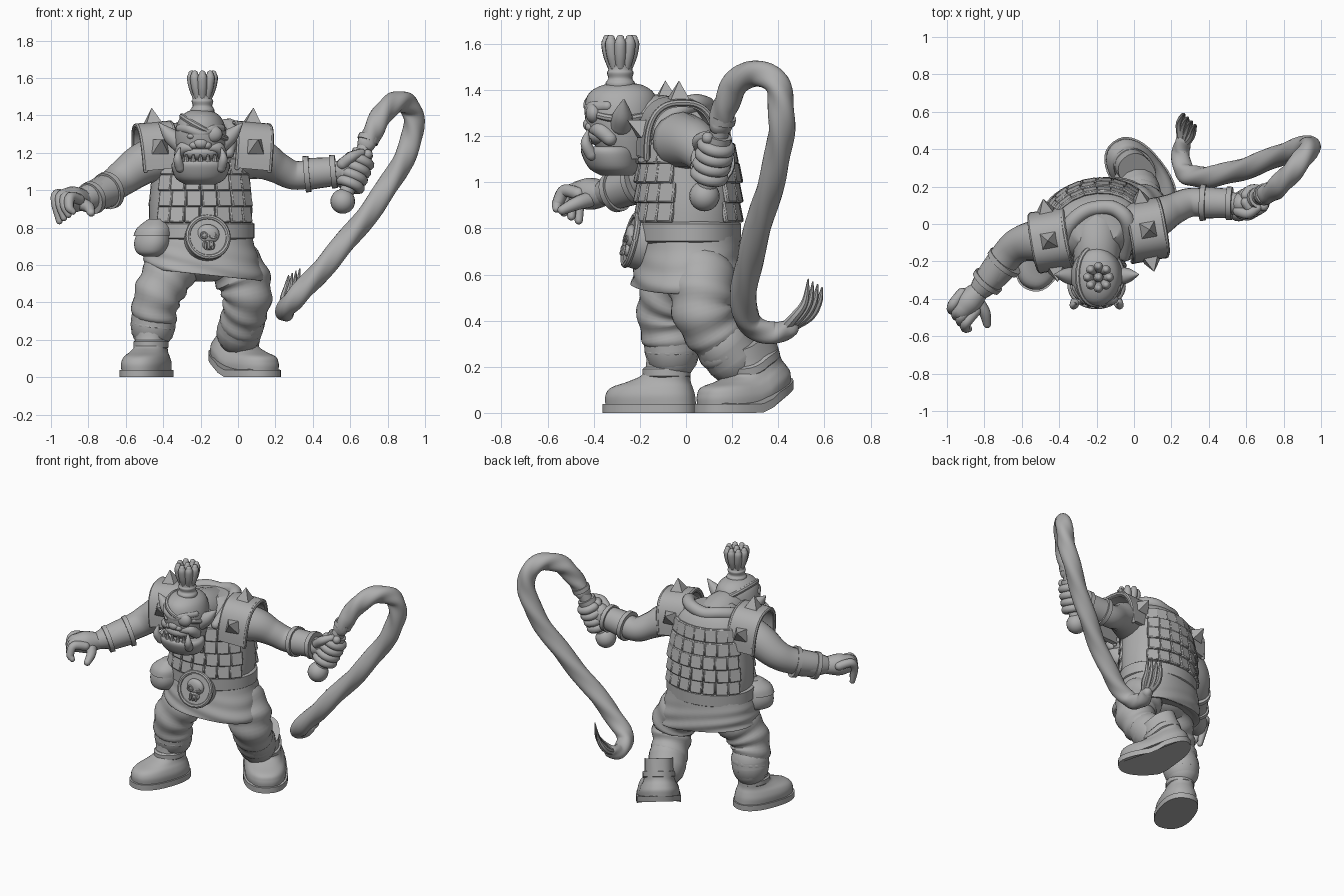
import bpy, bmesh
from math import sin, cos, pi, radians, copysign
from mathutils import Vector, Matrix

if "Cube" in bpy.data.objects:
    bpy.data.objects.remove(bpy.data.objects["Cube"], do_unlink=True)

grey = bpy.data.materials.new("plain grey")
grey.use_nodes = True
colour = (.42, .42, .42, 1)
grey.diffuse_color = colour
grey.node_tree.nodes["Principled BSDF"].inputs["Base Color"].default_value = colour
parts = []


def finish(name, bm):
    bmesh.ops.recalc_face_normals(bm, faces=bm.faces)
    mesh = bpy.data.meshes.new(name)
    bm.to_mesh(mesh)
    bm.free()
    mesh.materials.append(grey)
    obj = bpy.data.objects.new(name, mesh)
    bpy.context.collection.objects.link(obj)
    parts.append(obj)
    return obj


def spline(keys, steps):
    """Catmull-Rom through tuples of any size."""
    out = []
    for i in range(len(keys) - 1):
        k0, k1, k2 = keys[max(i - 1, 0)], keys[i], keys[i + 1]
        k3 = keys[min(i + 2, len(keys) - 1)]
        for s in range(steps):
            t = s / steps
            out.append([b + .5 * t * (c - a + t * (2 * a - 5 * b + 4 * c - d + t * (3 * (b - c) + d - a)))
                        for a, b, c, d in zip(k0, k1, k2, k3)])
    return out + [list(keys[-1])]


def skin(name, rings):
    bm = bmesh.new()
    loops = [[bm.verts.new(p) for p in ring] for ring in rings]
    for low, high in zip(loops, loops[1:]):
        for i in range(len(low)):
            bm.faces.new((low[i - 1], low[i], high[i], high[i - 1]))
    bm.faces.new(loops[0])
    bm.faces.new(loops[-1])
    return finish(name, bm)


def tube(name, keys, n=16, steps=6, amp=0, freq=0, twist=0, round_ends=True):
    """Sweep of (x, y, z, radius) keys with optional folds or strands."""
    path = spline(keys, steps)
    pts = [Vector(k[:3]) for k in path]
    last = len(pts) - 1
    tans = [(pts[min(i + 1, last)] - pts[max(i - 1, 0)]).normalized() for i in range(last + 1)]
    rows = [(pts[i], max(path[i][3], .002), tans[i], i / last) for i in range(last + 1)]
    if round_ends:
        p, r, d, t = rows[0]
        q, w, e, v = rows[-1]
        angles = [radians(a) for a in (25, 50, 75)]
        rows = ([(p - d * r * sin(a), r * cos(a), d, t) for a in reversed(angles)] + rows
                + [(q + e * w * sin(a), w * cos(a), e, v) for a in angles])
    side = rows[0][2].orthogonal().normalized()
    rings = []
    for p, r, d, t in rows:
        side = (side - d * side.dot(d)).normalized()
        other = d.cross(side)
        ring = []
        for k in range(n):
            a = 2 * pi * k / n
            m = r * (1 + amp * sin(2 * pi * freq * t + twist * a))
            ring.append(p + side * cos(a) * m + other * sin(a) * m)
        rings.append(ring)
    return skin(name, rings)


def loft(name, rows, n=36, yaw=0, square=1, steps=4, warp=None):
    """Stack of level ovals given as (x, y, z, half width, half depth)."""
    rings = []
    for x, y, z, rx, ry in spline(rows, steps):
        ring = []
        for k in range(n):
            a = 2 * pi * k / n
            u = copysign(abs(cos(a)) ** square, cos(a)) * rx
            v = copysign(abs(sin(a)) ** square, sin(a)) * ry
            p = Vector((x + u * cos(yaw) - v * sin(yaw), y + u * sin(yaw) + v * cos(yaw), z))
            ring.append(warp(p) if warp else p)
        rings.append(ring)
    return skin(name, rings)


def ball(name, place, size):
    bm = bmesh.new()
    bmesh.ops.create_uvsphere(bm, u_segments=20, v_segments=12, radius=1,
                              matrix=Matrix.Translation(place) @ Matrix.Diagonal((*size, 1)))
    return finish(name, bm)


def cone(name, matrix, base, tip, height, sides):
    bm = bmesh.new()
    bmesh.ops.create_cone(bm, cap_ends=True, segments=sides, radius1=base, radius2=tip,
                          depth=height, matrix=matrix)
    return finish(name, bm)


YAW = radians(10)
MID = -.2


def flip(keys):
    return [(2 * MID - k[0], *k[1:]) for k in keys]


# torso, neck and collar
torso = [(MID, .01, .76, .27, .205), (MID, .01, .9, .277, .208), (MID, 0, 1.05, .265, .205),
         (MID, -.01, 1.18, .25, .19), (MID, -.01, 1.28, .21, .15), (MID, -.01, 1.34, .13, .1)]
loft("torso", torso, yaw=YAW, square=.9)
tube("neck", [(MID, 0, 1.2, .15), (MID, -.12, 1.25, .13), (MID, -.24, 1.25, .12)])
tube("collar", [(-.35, -.19, 1.2, .03), (-.36, -.04, 1.3, .04), (-.29, .05, 1.325, .04), (MID, .085, 1.315, .04),
                (-.1, .08, 1.335, .04), (-.03, 0, 1.33, .04), (-.05, -.17, 1.2, .03)])

# overlapping armour scales on chest and back
spin = Matrix.Rotation(YAW, 3, "Z")
for row in range(5):
    z = .87 + row * .085
    rx, ry, cy = next((a[3] + (b[3] - a[3]) * f, a[4] + (b[4] - a[4]) * f, a[1])
                      for a, b in zip(torso, torso[1:])
                      for f in [(z - a[2]) / (b[2] - a[2])] if 0 <= f <= 1)
    for facing, rows in ((-90, 4), (90, 5)):
        for col in range(7 if row < rows else 0):
            a = radians(facing + (col - 3 + .12 * (row % 2)) * 17)
            out = spin @ Vector((cos(a) / rx, sin(a) / ry, 0)).normalized()
            spot = Vector((MID, cy, z)) + spin @ Vector((cos(a) * rx, sin(a) * ry, 0)) + out * .01
            turn = (out + Vector((0, 0, .2))).to_track_quat("Z", "Y").to_matrix().to_4x4()
            bm = bmesh.new()
            bmesh.ops.create_cube(bm, size=1, matrix=Matrix.Translation(spot) @ turn
                                  @ Matrix.Diagonal((.08, .09, .024, 1)))
            bmesh.ops.bevel(bm, geom=bm.edges[:], offset=.006, segments=1, affect="EDGES")
            finish("armour_scale", bm)


# skirt with slanted, creased hem and the belt over it
def drape(p):
    fall = max(0, (.76 - p.z) / .2)
    crease = 1 + .022 * fall * sin(p.z * 75 + p.x * 14 - p.y * 8)
    return Vector((MID + (p.x - MID) * crease, p.y * crease, p.z - fall * .1 * (p.x - MID)))


loft("skirt", [(MID, .02, .78, .27, .205), (MID, .015, .7, .292, .217), (-.19, .01, .62, .312, .23),
               (-.185, .005, .56, .322, .235), (-.185, .005, .55, .312, .225), (-.185, .01, .565, .27, .19)],
     warp=drape, yaw=YAW, n=48, steps=6, square=.88)
loft("belt", [(MID, .01, z, .285 + g, .222 + g) for z, g in ((.735, -.01), (.745, .005), (.82, .005), (.83, -.01))],
     yaw=YAW, steps=1)
ball("trouser_seat", (-.18, .03, .6), (.2, .15, .09))

# belt buckle with skull relief
buckle = Matrix.Translation((-.165, -.215, .743)) @ Matrix.Rotation(YAW, 4, "Z") @ Matrix.Rotation(radians(77), 4, "X")
cone("buckle_disc", buckle, .12, .115, .06, 32)


def on_buckle(x, y, z):
    return tuple(buckle @ Vector((x, y, z)))


tube("buckle_rim", [(*on_buckle(.11 * cos(a), .11 * sin(a), .026), .014)
                    for a in [2 * pi * k / 24 for k in range(25)]], n=8, steps=1)
ball("buckle_skull", on_buckle(0, .015, .025), (.062, .028, .054))
ball("buckle_skull_jaw", on_buckle(0, -.045, .025), (.036, .022, .03))
for x in (-.025, .025):
    tube("skull_eye_socket", [(*on_buckle(x + .017 * cos(a), .005 + .015 * sin(a), .048), .006)
                              for a in [2 * pi * k / 12 for k in range(13)]], n=6, steps=1)
for x in (-.02, 0, .02):
    tube("skull_tooth", [(*on_buckle(x, y, .05), .008) for y in (-.035, -.065)], n=6)

# hip pouch
loft("pouch", [(-.46, -.14, .645, .04, .05), (-.46, -.14, .67, .08, .085), (-.455, -.14, .73, .095, .095),
               (-.44, -.13, .81, .07, .08), (-.43, -.12, .83, .04, .05)], square=.85, yaw=-.5)
loft("pouch_flap", [(-.455, -.14, .755, .1, .1), (-.445, -.135, .8, .088, .092), (-.43, -.12, .845, .045, .055)],
     square=.85, yaw=-.5)

# head: skull, jaw, face
loft("skull", [(MID, -.26, 1.1, .1, .1), (MID, -.275, 1.2, .13, .14), (MID, -.282, 1.3, .138, .158),
               (MID, -.28, 1.38, .115, .145), (MID, -.275, 1.42, .07, .09), (MID, -.27, 1.432, .02, .02)])
loft("jaw", [(MID, -.3, 1.03, .08, .07), (MID, -.315, 1.06, .13, .105), (MID, -.33, 1.12, .155, .122),
             (MID, -.335, 1.15, .148, .118), (MID, -.335, 1.155, .12, .1)])
ball("muzzle", (MID, -.36, 1.2), (.1, .07, .045))
ball("nose", (MID, -.415, 1.25), (.04, .032, .03))
for x in (-.235, -.165):
    ball("nostril_wing", (x, -.41, 1.24), (.025, .027, .022))
tube("brow", [(-.31, -.34, 1.33, .022), (-.26, -.4, 1.325, .028), (MID, -.415, 1.305, .026),
              (-.14, -.4, 1.325, .028), (-.09, -.34, 1.33, .022)])
ball("right_eye", (-.25, -.415, 1.288), (.022, .02, .016))
ball("eye_patch", (-.135, -.4, 1.3), (.052, .035, .045))
tube("eye_patch_strap", [(MID + (.119 + .02 * cos(a)) * cos(a), -.278 + .152 * sin(a), 1.335 - .06 * cos(a), .016)
                         for a in [2 * pi * k / 24 for k in range(25)]], n=8, steps=2)
left_ear = [(-.09, -.28, 1.25, .05), (-.035, -.275, 1.295, .04), (.02, -.27, 1.355, .006)]
left_tusk = [(-.09, -.41, 1.12, .026), (-.078, -.435, 1.17, .022), (-.088, -.425, 1.225, .004)]
cheek = [(-.09, -.33, 1.19, .032), (-.11, -.37, 1.225, .035), (-.15, -.4, 1.225, .02)]
for name, keys in (("ear", left_ear), ("tusk", left_tusk), ("cheek", cheek)):
    tube("left_" + name, keys)
    tube("right_" + name, flip(keys))
for k in range(5):
    a = radians(-90 + (k - 2) * 17)
    foot = Vector((MID + .135 * cos(a), -.325 + .112 * sin(a), 1.165))
    cone("lower_tooth", Matrix.Translation(foot), .018, .006, .05, 8)

# bound topknot
loft("topknot_binding", [(-.19, -.285, z, r, r) for z, r in
                         ((1.4, .06), (1.43, .064), (1.45, .052), (1.475, .058), (1.49, .052), (1.53, .054))], n=20)
for k in range(9):
    a, s = 2 * pi * k / 8, min(1, 8 - k)
    tube("hair_lock", [(-.19 + s * d * cos(a), -.285 + s * d * sin(a), z, r)
                       for d, z, r in ((.035, 1.5, .02), (.048, 1.55, .026), (.057, 1.6, .026), (.058, 1.622, .018))], n=10)

# studded pauldrons
for side, shoulder in (("left", (.056, -.035, 1.13)), ("right", (-.435, -.085, 1.13))):
    sign = 1 if side == "left" else -1
    frame = (Matrix.Translation(shoulder) @ Matrix.Rotation(YAW, 4, "Z")
             @ Matrix.Rotation(sign * radians(5), 4, "Y"))

    def arch(deg, x, grow):
        c, s = cos(radians(deg)), sin(radians(deg))
        return frame @ Vector((x, -copysign(abs(c) ** .75, c) * (.155 + grow),
                               copysign(abs(s) ** .75, s) * (.225 + grow)))

    skin(side + "_pauldron", [[arch(deg, x, g) for x, g in ((-.092, -.02), (-.092, .01), (.092, .01), (.092, -.02))]
                              for deg in range(-2, 183, 8)])
    for x in (-.088, .088):
        tube(side + "_pauldron_rim", [(*arch(deg, x, -.002), .014) for deg in range(-2, 183, 8)], n=8, steps=1)
    for deg, lean in ((20, 28), (90, 90), (160, 152)):
        out = frame.to_3x3() @ Vector((0, -cos(radians(lean)), sin(radians(lean))))
        turn = out.to_track_quat("Z", "Y").to_matrix().to_4x4() @ Matrix.Rotation(pi / 4, 4, "Z")
        cone(side + "_pauldron_spike", Matrix.Translation(arch(deg, 0, .01) + out * .035) @ turn, .062, 0, .085, 4)


# arms and bracers
def bracer(name, start, end):
    tube(name, [start, end], round_ends=False, n=24)
    for f in (.06, .94):
        ring = [[a + (b - a) * g for a, b in zip(start, end)] for g in (f - .09, f + .09)]
        tube(name + "_rim", [(*k[:3], k[3] + .012) for k in ring], n=24, round_ends=False)


tube("left_arm", [(0, -.02, 1.18, .125), (.12, .035, 1.165, .108), (.21, .08, 1.12, .085), (.3, .115, 1.08, .078),
                  (.42, .11, 1.09, .075), (.56, .11, 1.1, .055)])
tube("right_arm", [(-.4, -.07, 1.18, .125), (-.51, -.085, 1.14, .112), (-.61, -.11, 1.07, .096),
                   (-.68, -.17, 1.02, .085), (-.78, -.3, .97, .075), (-.84, -.37, .95, .05)])
bracer("left_bracer", (.36, .115, 1.085, .086), (.52, .11, 1.1, .077))
bracer("right_bracer", (-.69, -.2, 1.0, .09), (-.79, -.315, .955, .076))

# open right hand
tube("right_palm", [(-.82, -.35, .95, .052), (-.88, -.41, .95, .07), (-.92, -.455, .95, .06)])
for k in range(4):
    x, y, z = -.95 + .024 * k, -.4 - .032 * k, .965 - .005 * k
    tube("right_finger", [(x + .03, y + .03, z, .029), (x - .018, y - .03, z + .012, .028),
                          (x - .024, y - .06, z - .04, .025), (x - .005, y - .065, z - .13 + .022 * k, .018)], n=10)
tube("right_thumb", [(-.85, -.4, .93, .037), (-.8, -.47, .91, .031), (-.785, -.535, .88, .022)], n=10)

# left fist round the whip handle
low, high = Vector((.56, .08, .94)), Vector((.7, .16, 1.28))
axis = (high - low).normalized()
palmward = (Vector((-1, 0, 0)) - axis * axis.dot(Vector((-1, 0, 0)))).normalized()
across = axis.cross(palmward)
ball("left_palm", (.575, .11, 1.1), (.06, .06, .08))
for k in range(4):
    hub = low + axis * (.1 + .046 * k)
    tube("left_finger", [(*(hub + (palmward * cos(a) + across * sin(a)) * .057), .028)
                         for a in [radians(d) for d in range(20, 341, 40)]], n=10, steps=3)
tube("left_thumb", [(.56, .07, 1.14, .032), (.61, .055, 1.18, .028), (.66, .085, 1.2, .022)], n=10)
ball("whip_pommel", low, (.066, .066, .066))
tube("whip_handle", [(*low, .04), (*high, .042)])
for f in (.74, .98):
    spot = low.lerp(high, f)
    tube("whip_handle_ring", [(*(spot - axis * .014), .058), (*(spot + axis * .014), .058)], round_ends=False)
ball("whip_handle_stud", low.lerp(high, .74) + Vector((.03, -.045, 0)), (.026, .026, .026))

# twisted whip with split tails
tube("whip", [(.69, .15, 1.25, .05), (.73, .17, 1.33, .055), (.79, .22, 1.43, .058), (.87, .31, 1.475, .056),
              (.932, .395, 1.42, .055), (.93, .415, 1.28, .057), (.85, .395, 1.1, .057), (.7, .335, .88, .058),
              (.52, .275, .66, .058), (.36, .25, .48, .057), (.27, .28, .385, .053), (.25, .38, .345, .048),
              (.265, .45, .37, .04)], n=24, steps=16, amp=.07, freq=9, twist=3)
for k in range(4):
    sway = (k - 1.5) * .02
    tube("whip_tail", [(.26, .42, .36, .026), (.275 + sway, .5 - sway, .415, .022),
                       (.29 + sway, .545 - sway, .48, .016), (.3 + sway, .56 - sway, .56 + .6 * sway, .004)], n=8)

# baggy trousers with rolled cuffs
tube("left_leg", [(-.06, .06, .65, .14), (.02, .07, .54, .145), (.05, .075, .43, .13), (.03, .13, .33, .118),
                  (.01, .19, .25, .115)], n=24, steps=8, amp=.05, freq=5, twist=1)
tube("right_leg", [(-.3, .02, .65, .13), (-.385, -.06, .53, .135), (-.435, -.085, .42, .126),
                   (-.45, -.065, .31, .118), (-.455, -.06, .25, .11)], n=24, steps=8, amp=.05, freq=5, twist=1)
tube("left_cuff", [(.025, .16, .3, .122), (.005, .205, .24, .122)])
tube("right_cuff", [(-.45, -.063, .32, .12), (-.455, -.06, .27, .12)])

# boots, the left one with its heel raised
for side, place, yaw, lift, size in (("left", (.035, .25, 0), radians(38), .62, 1.13),
                                     ("right", (-.49, -.155, 0), radians(-20), 0, 1)):
    frame = Matrix.Translation(place) @ Matrix.Rotation(yaw, 4, "Z") @ Matrix.Diagonal((size, size, 1, 1))

    def pose(p):
        rise = lift * max(0, p.y + .02) * min(1, max(0, p.y + .02) / .1)
        return frame @ Vector((p.x, p.y - lift * .5 * max(0, p.z - .08), p.z + rise * .8))

    loft(side + "_boot_sole", [(0, 0, z, .125, .212) for z in (0, .02, .038)], square=.85, steps=1, warp=pose)
    loft(side + "_boot", [(0, .002, .036, .115, .202), (0, 0, .075, .117, .2), (0, .008, .11, .106, .182),
                          (0, .045, .138, .09, .135), (0, .078, .175, .082, .1), (0, .085, .27, .08, .093)],
         square=.85, warp=pose)
    loft(side + "_boot_heel_strap", [(0, .075, z, r, r + .014) for z, r in ((.15, .08), (.16, .092), (.19, .092), (.2, .08))],
         steps=1, warp=pose)

bpy.ops.object.select_all(action="DESELECT")
for obj in parts:
    obj.select_set(True)
bpy.context.view_layer.objects.active = parts[0]
bpy.ops.object.shade_smooth_by_angle(angle=radians(38))
